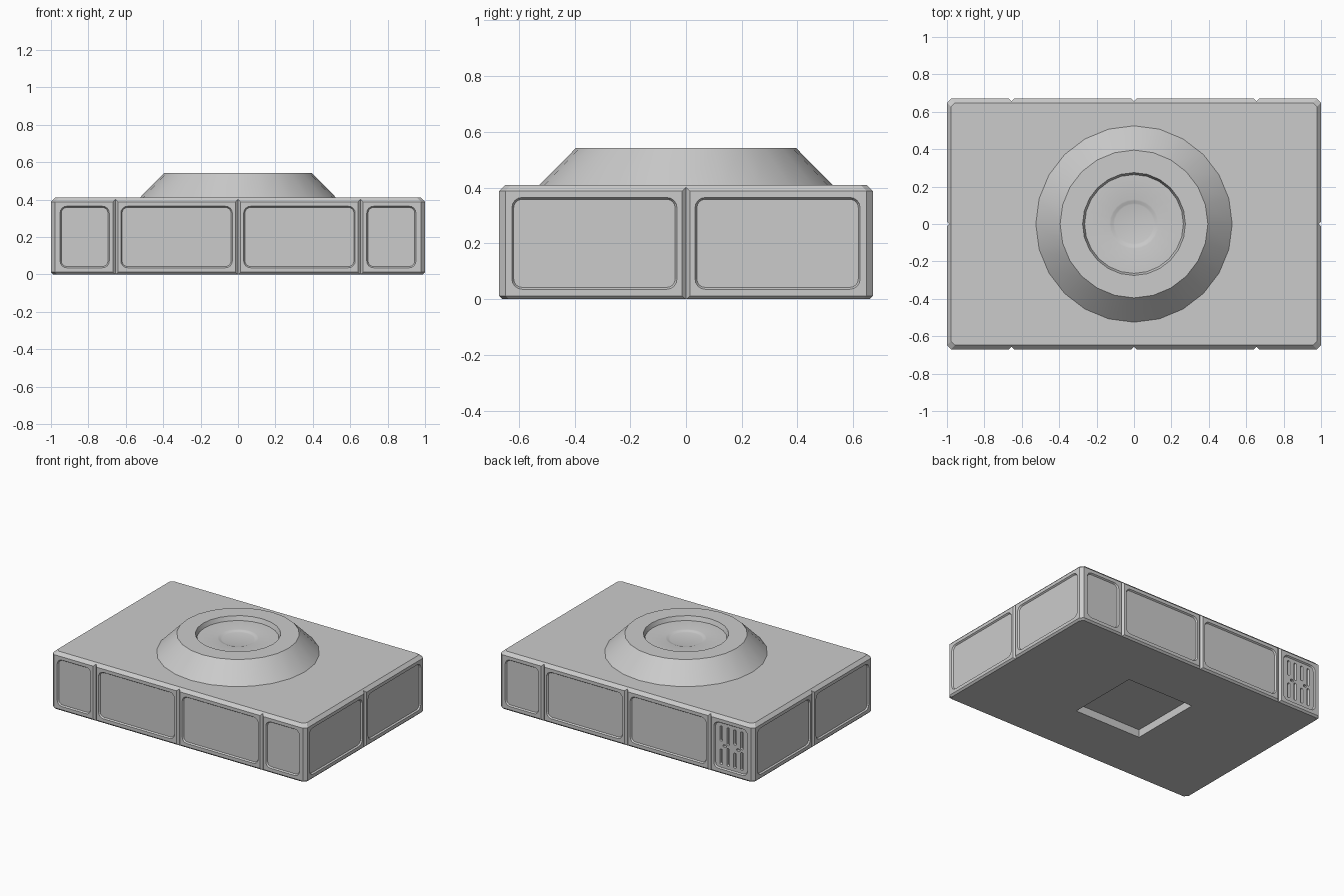
import bpy, bmesh, math
from mathutils import Matrix, Vector

cube = bpy.data.objects.get("Cube")
if cube:
    bpy.data.objects.remove(cube, do_unlink=True)

HX, HY, TOP = 1.0, 0.67, 0.41

grey = bpy.data.materials.new("plain_grey")
grey.use_nodes = True
grey.diffuse_color = (0.6, 0.6, 0.6, 1)
grey.node_tree.nodes["Principled BSDF"].inputs["Base Color"].default_value = (0.6, 0.6, 0.6, 1)


def loft(bm, rings, caps=True):
    """Bridge equal-length rings of points and close the ends."""
    loops = [[bm.verts.new(p) for p in ring] for ring in rings]
    n = len(loops[0])
    for a, b in zip(loops, loops[1:]):
        for i in range(n):
            j = (i + 1) % n
            bm.faces.new((a[i], a[j], b[j], b[i]))
    if caps:
        bm.faces.new(loops[0][::-1])
        bm.faces.new(loops[-1])


def make_object(name, bm):
    bmesh.ops.recalc_face_normals(bm, faces=bm.faces)
    mesh = bpy.data.meshes.new(name)
    bm.to_mesh(mesh)
    bm.free()
    mesh.materials.append(grey)
    ob = bpy.data.objects.new(name, mesh)
    bpy.context.collection.objects.link(ob)
    return ob


def cut(target, bm):
    """Subtract the cutter mesh from the target for good."""
    cutter = make_object("cutter", bm)
    cutter.hide_render = True
    mod = target.modifiers.new("cut", 'BOOLEAN')
    mod.operation = 'DIFFERENCE'
    mod.solver = 'EXACT'
    mod.object = cutter
    bpy.context.view_layer.objects.active = target
    bpy.ops.object.modifier_apply(modifier=mod.name)
    bpy.data.objects.remove(cutter, do_unlink=True)


def rounded_rect(u0, u1, z0, z1, r, steps=4):
    pts = []
    for k, (cu, cz) in enumerate(((u1 - r, z1 - r), (u0 + r, z1 - r),
                                  (u0 + r, z0 + r), (u1 - r, z0 + r))):
        for s in range(steps + 1):
            a = math.pi / 2 * (k + s / steps)
            pts.append((cu + r * math.cos(a), cz + r * math.sin(a)))
    return pts


def side_recess(bm, side, dist, rect, r, depth, slope):
    """Cutter for a recess in the wall at the given distance, side in quarter turns."""
    turn = Matrix.Rotation(side * math.pi / 2, 3, 'Z')
    u0, u1, z0, z1 = rect
    rings = []
    for d, grow in ((slope, slope), (-depth, -depth * slope / 0.01)):
        outline = rounded_rect(u0 - grow, u1 + grow, z0 - grow, z1 + grow, r + grow)
        rings.append([turn @ Vector((u, -dist - d, z)) for u, z in outline])
    loft(bm, rings)


# Chamfered body
def body_ring(z, inset, c=0.022):
    x, y = HX - inset, HY - inset
    return [(x, c - y, z), (x, y - c, z), (x - c, y, z), (c - x, y, z),
            (-x, y - c, z), (-x, c - y, z), (c - x, -y, z), (x - c, -y, z)]


bm = bmesh.new()
loft(bm, [body_ring(0, 0.012), body_ring(0.012, 0), body_ring(TOP - 0.022, 0), body_ring(TOP, 0.022)])
body = make_object("body", bm)

# Wall seams, inset panels and the square pocket underneath
bm = bmesh.new()
seams = [(u, s * HY) for u in (-0.655, 0, 0.655) for s in (-1, 1)] + [(-HX, 0), (HX, 0)]
w = 0.0135
for x, y in seams:
    loft(bm, [[(x - w, y, z), (x, y - w, z), (x + w, y, z), (x, y + w, z)] for z in (-0.1, 0.5)])
LOW, HIGH = 0.037, 0.363
long_spans = ((-0.95, -0.69), (-0.625, -0.032), (0.032, 0.625), (0.69, 0.95))
short_spans = ((-0.623, -0.034), (0.034, 0.623))
for side in range(4):
    spans, dist = ((long_spans, HY), (short_spans, HX))[side % 2]
    for u0, u1 in spans:
        side_recess(bm, side, dist, (u0, u1, LOW, HIGH), 0.035, 0.01, 0.005)
h = 0.262
loft(bm, [[(-h, -h, z), (h, -h, z), (h, h, z), (-h, h, z)] for z in (-0.1, 0.055)])
cut(body, bm)

# Vent slits in the rear corner panel
bm = bmesh.new()
floor = HY - 0.01
for i in range(4):
    u = 0.739 + i * 0.054
    gap = 0.012 if i % 2 else 0.03
    for z0, z1 in ((0.065, 0.2 - gap), (0.2 + gap, 0.335)):
        side_recess(bm, 2, floor, (u - 0.009, u + 0.009, z0, z1), 0.006, 0.014, 0.002)
for u in (0.766, 0.874):
    side_recess(bm, 2, floor, (u - 0.012, u + 0.012, 0.193, 0.207), 0.005, 0.012, 0.002)
cut(body, bm)

# Round raised hub with a recessed top and a shallow dimple
profile = [(0.525, TOP - 0.005), (0.525, TOP), (0.395, 0.542), (0.275, 0.542), (0.264, 0.512),
           (0.132, 0.512), (0.124, 0.51), (0.112, 0.505), (0.104, 0.503)]
SEG = 24
bm = bmesh.new()
loft(bm, [[(r * math.cos(2 * math.pi * i / SEG), r * math.sin(2 * math.pi * i / SEG), z)
           for i in range(SEG)] for r, z in profile])
hub = make_object("hub", bm)
bpy.ops.object.select_all(action='DESELECT')
hub.select_set(True)
bpy.context.view_layer.objects.active = hub
bpy.ops.object.shade_smooth_by_angle(angle=math.radians(30))
